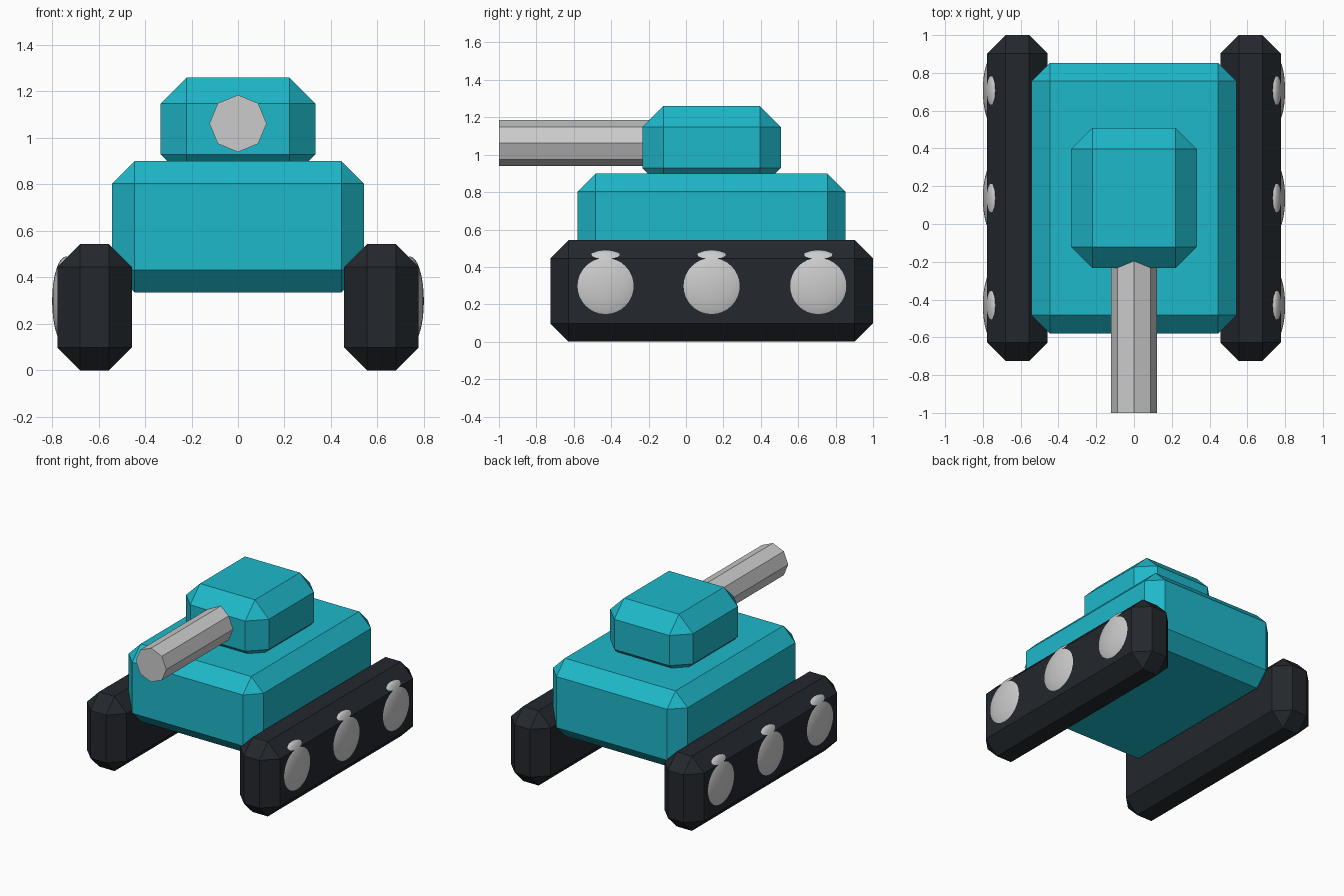
import bpy, bmesh, math
from mathutils import Matrix, Vector

if "Cube" in bpy.data.objects:
    bpy.data.objects.remove(bpy.data.objects["Cube"])


def material(name, color):
    m = bpy.data.materials.new(name)
    m.diffuse_color = color
    m.use_nodes = True
    m.node_tree.nodes["Principled BSDF"].inputs["Base Color"].default_value = m.diffuse_color
    return m


teal = material("teal_paint", (0.013, 0.48, 0.59, 1))
black = material("dark_rubber", (0.017, 0.021, 0.026, 1))


def make_object(name, bm, mat=None, smooth=False):
    bmesh.ops.recalc_face_normals(bm, faces=bm.faces[:])
    mesh = bpy.data.meshes.new(name)
    for f in bm.faces:
        f.smooth = smooth
    bm.to_mesh(mesh)
    bm.free()
    ob = bpy.data.objects.new(name, mesh)
    bpy.context.collection.objects.link(ob)
    if mat:
        mesh.materials.append(mat)
    return ob


def chamfered_box(name, low, high, chamfer, mat):
    low, high = Vector(low), Vector(high)
    bm = bmesh.new()
    place = Matrix.Translation((low + high) / 2) @ Matrix.Diagonal((*(high - low), 1))
    bmesh.ops.create_cube(bm, size=1, matrix=place)
    ob = make_object(name, bm, mat)
    bevel = ob.modifiers.new("chamfer", 'BEVEL')
    bevel.width = chamfer
    bevel.segments = 1
    bevel.limit_method = 'NONE'
    return ob


# Hull and turret
chamfered_box("hull", (-0.542, -0.58, 0.335), (0.542, 0.853, 0.90), 0.097, teal)
chamfered_box("turret", (-0.333, -0.233, 0.817), (0.333, 0.508, 1.26), 0.112, teal)

# Eight-sided gun barrel with a corner at the top
bm = bmesh.new()
bmesh.ops.create_cone(bm, cap_ends=True, segments=8, radius1=0.123, radius2=0.123, depth=1.0,
                      matrix=Matrix.Translation((0, -0.5, 1.062)) @ Matrix.Rotation(math.pi / 2, 4, 'X'))
make_object("gun_barrel", bm)

# Tracks with three domed wheels set into each outer face
for side, label in ((-1, "left"), (1, "right")):
    x0, x1 = sorted((side * 0.457, side * 0.777))
    chamfered_box(label + "_track", (x0, -0.725, 0), (x1, 1.0, 0.543), 0.098, black)
    for i, y in enumerate((-0.43, 0.137, 0.707)):
        bm = bmesh.new()
        place = (Matrix.Translation((side * 0.74, y, 0.298))
                 @ Matrix.Diagonal((0.06, 0.192, 0.192, 1))
                 @ Matrix.Rotation(math.pi / 2, 4, 'Y'))
        bmesh.ops.create_uvsphere(bm, u_segments=32, v_segments=16, radius=1, matrix=place)
        make_object(f"{label}_wheel_{i + 1}", bm, smooth=True)
